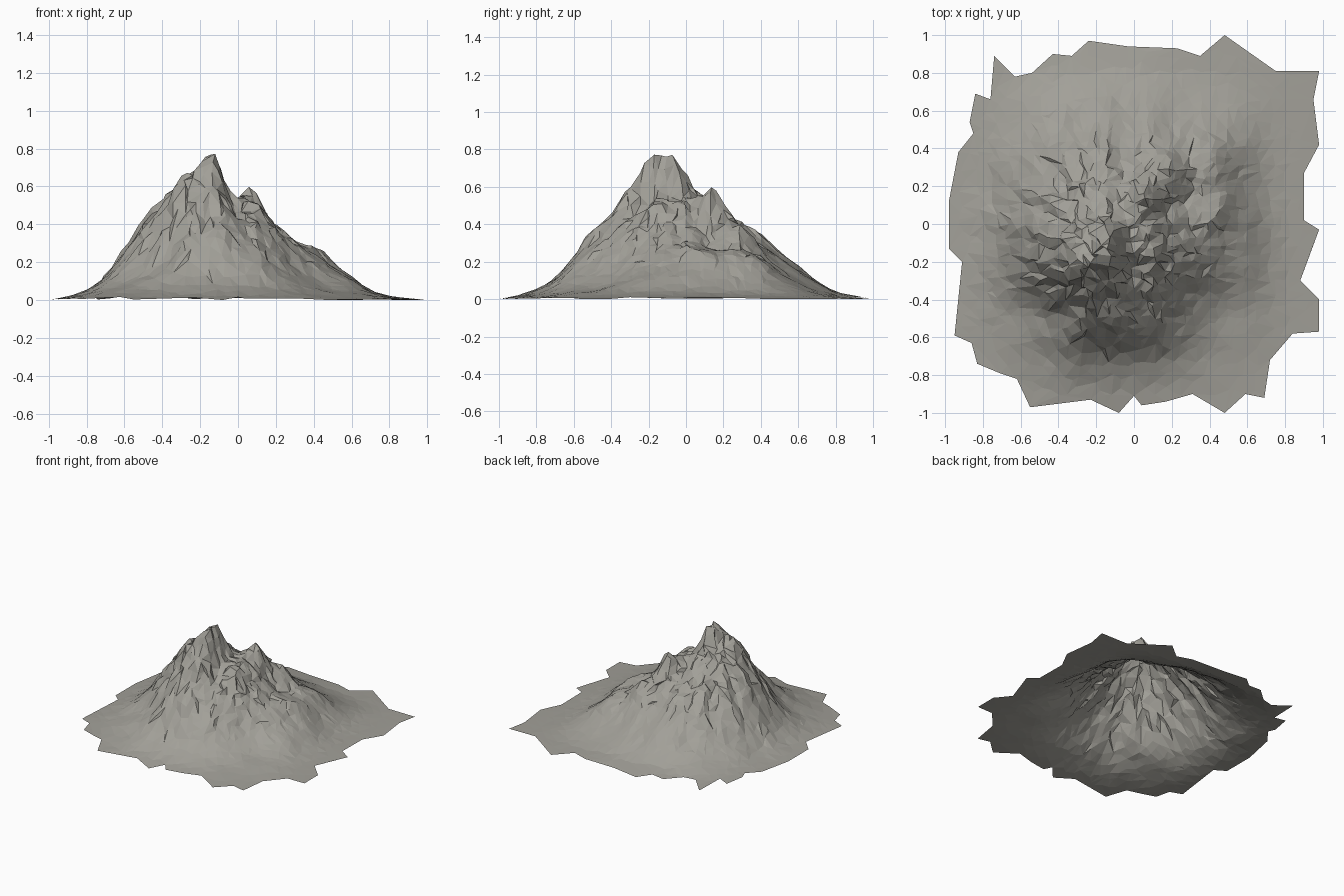
import bpy
import bmesh
import random
from math import exp, atan2, cos, sin, hypot
from mathutils import Vector, noise
from mathutils.geometry import delaunay_2d_cdt

random.seed(7)
cube = bpy.data.objects.get("Cube")
if cube:
    bpy.data.objects.remove(cube, do_unlink=True)

# Ragged border of the terrain, counter-clockwise
border = [
    (.75, .81), (.48, 1), (.35, .89), (.23, .93), (-.03, .94), (-.24, .97),
    (-.33, .89), (-.43, .9), (-.54, .8), (-.63, .78), (-.74, .89), (-.76, .66),
    (-.84, .69), (-.87, .54), (-.85, .48), (-.93, .38), (-.98, .12), (-.98, -.13),
    (-.91, -.2), (-.95, -.59), (-.86, -.63), (-.83, -.74), (-.71, -.79),
    (-.62, -.82), (-.55, -.97), (-.23, -.93), (-.08, -1), (0, -.91), (.04, -.96),
    (.17, -.94), (.31, -.9), (.48, -1), (.59, -.9), (.69, -.92), (.72, -.72),
    (.84, -.58), (.98, -.57), (.98, -.4), (.88, -.3), (.98, -.03), (.9, .02),
    (.9, .27), (.98, .42), (.95, .66), (.98, .81)]

# Broad height profiles across x and along y
profile_x = [(-1, 0), (-.85, .03), (-.75, .08), (-.65, .19), (-.5, .41), (-.4, .53),
             (-.3, .62), (-.15, .66), (0, .56), (.1, .51), (.2, .4), (.3, .3),
             (.45, .2), (.6, .12), (.7, .05), (.8, .02), (1, 0)]
profile_y = [(-1, 0), (-.85, .03), (-.7, .11), (-.57, .29), (-.4, .48), (-.3, .59),
             (-.15, .66), (0, .63), (.1, .54), (.2, .46), (.4, .34), (.5, .25),
             (.6, .18), (.7, .1), (.8, .04), (1, 0)]

# Peaks, spurs and gullies: x, y, height, spread in x, spread in y
features = [(-.14, -.19, .13, .045, .045), (-.14, -.08, .13, .045, .045),
            (-.28, -.22, .08, .05, .06), (.06, .15, .18, .06, .06),
            (.18, .27, .1, .07, .09), (.43, .17, .09, .08, .15),
            (-.5, .05, .04, .1, .08), (0, -.25, -.06, .05, .12)]

# Diagonal flanks that fall away or bulge: x, y, share, spread
flanks = [(-.55, -.5, -.5, .17), (.48, -.5, -.5, .17),
          (.43, .42, .5, .14), (-.55, .52, -.25, .15)]


def interpolate(profile, t):
    for (a, ha), (b, hb) in zip(profile, profile[1:]):
        if t <= b:
            return ha + (hb - ha) * (t - a) / (b - a)
    return 0


def height(x, y):
    h = interpolate(profile_x, x) * interpolate(profile_y, y) / .66
    for cx, cy, share, s in flanks:
        h *= 1 + share * exp(-((x - cx) ** 2 + (y - cy) ** 2) / (2 * s * s))
    for cx, cy, top, sx, sy in features:
        h += top * exp(-((x - cx) / sx) ** 2 / 2 - ((y - cy) / sy) ** 2 / 2)
    # Ribs running down from the summit, then smaller crags
    dx, dy = x + .15, y + .14
    angle, r = atan2(dy, dx), hypot(dx, dy)
    rough = min(1, max(0, h) * 3) * min(1, r * 4)
    rib = noise.noise(Vector((cos(angle) * 5, sin(angle) * 5, r * 1.5)))
    crag = noise.noise(Vector((x * 9, y * 9, 3)))
    return max(0, h + rough * (rib * .035 + crag * .025))


# Scattered points, denser toward the middle
def spread(u):
    return u * (.7 + .3 * u ** 4)


steps = 40
points = [Vector(p) for p in border]
for i in range(steps + 1):
    for j in range(steps + 1):
        u, v = [2 * (k + random.uniform(-.38, .38)) / steps - 1 for k in (i, j)]
        p = Vector((spread(u), spread(v)))
        if min((p - q).length for q in points[:len(border)]) > .05:
            points.append(p)

flat, _, faces, _, _, _ = delaunay_2d_cdt(
    points, [], [list(range(len(border)))], 1, 1e-5)

# Raise the triangles into the mountain
bm = bmesh.new()
verts = []
for x, y in flat:
    h = height(x, y)
    crag = min(1, h * 2.5) if h > .1 else 0
    jitter = [random.uniform(-1, 1) * crag for _ in range(3)]
    verts.append(bm.verts.new((x + jitter[0] * .015, y + jitter[1] * .015,
                               h + jitter[2] * .01)))
for face in faces:
    bm.faces.new([verts[k] for k in face])
bmesh.ops.delete(bm, geom=[v for v in bm.verts if not v.link_faces], context="VERTS")

mesh = bpy.data.meshes.new("mountain")
bm.to_mesh(mesh)
bm.free()
mountain = bpy.data.objects.new("mountain", mesh)
bpy.context.collection.objects.link(mountain)

# Grey rock
rock = bpy.data.materials.new("grey_rock")
rock.use_nodes = True
rock.diffuse_color = (.36, .35, .315, 1)
rock.node_tree.nodes["Principled BSDF"].inputs["Base Color"].default_value = rock.diffuse_color
mesh.materials.append(rock)
